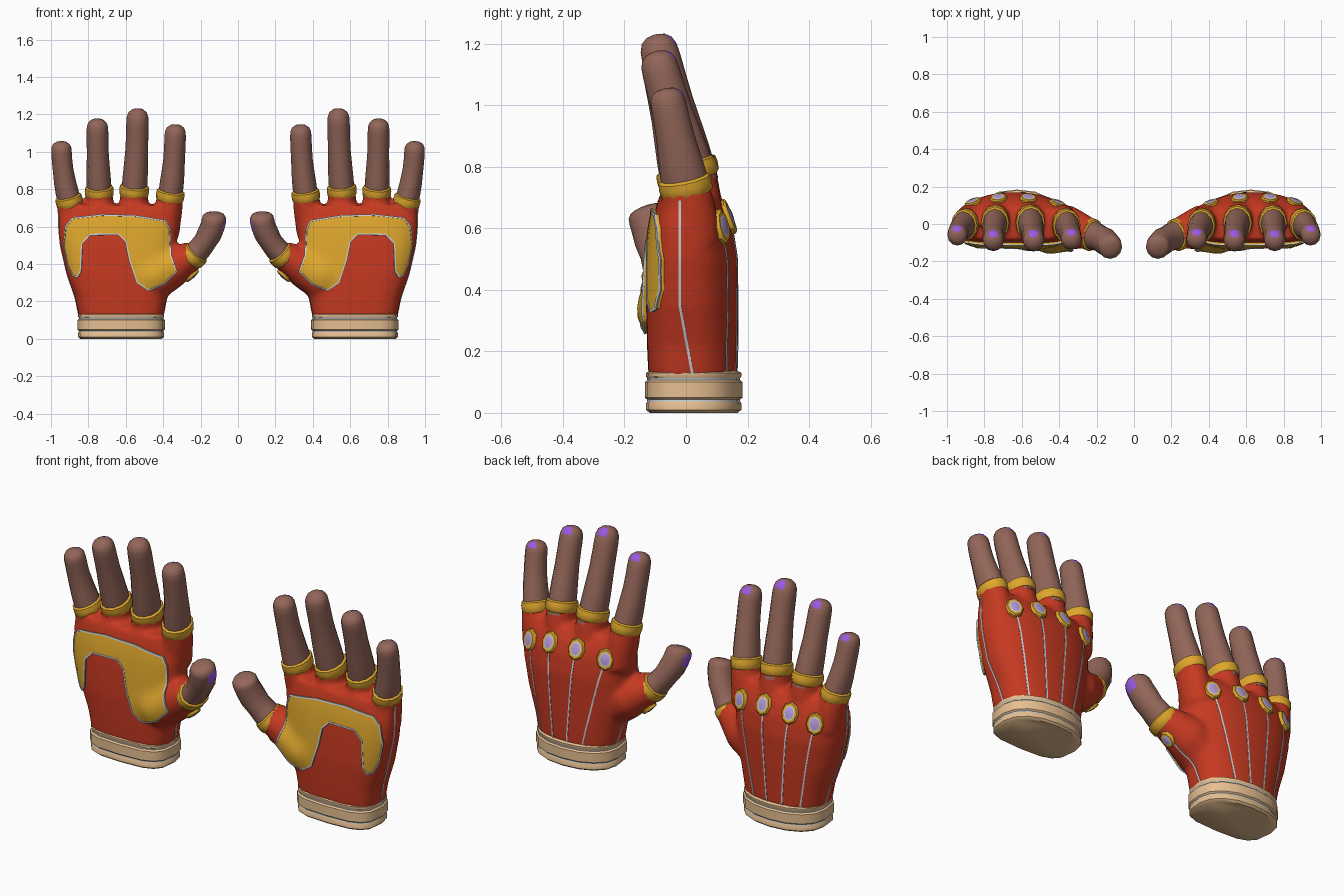
import bpy, bmesh
from math import sin, cos, pi, copysign
from mathutils import Vector, Matrix
from mathutils.bvhtree import BVHTree

if "Cube" in bpy.data.objects:
    bpy.data.objects.remove(bpy.data.objects["Cube"])


def material(name, rgb):
    m = bpy.data.materials.new(name)
    m.use_nodes = True
    m.diffuse_color = (*rgb, 1)
    m.node_tree.nodes["Principled BSDF"].inputs["Base Color"].default_value = (*rgb, 1)
    return m


RED = material("red_fabric", (0.56, 0.041, 0.015))
GOLD = material("gold", (0.73, 0.385, 0.026))
SKIN = material("brown_skin", (0.29, 0.132, 0.1))
NAIL = material("purple_nail", (0.32, 0.1, 0.75))
GEM = material("lilac_gem", (0.47, 0.33, 0.72))
SILVER = material("silver_piping", (0.58, 0.64, 0.7))
TAN = material("tan_cuff", (0.79, 0.52, 0.28))

parts = []


def finish(bm, name, *mats):
    bmesh.ops.recalc_face_normals(bm, faces=bm.faces)
    mesh = bpy.data.meshes.new(name)
    bm.to_mesh(mesh)
    bm.free()
    obj = bpy.data.objects.new(name, mesh)
    bpy.context.collection.objects.link(obj)
    for m in mats:
        mesh.materials.append(m)
    parts.append(obj)
    return obj


def loft(bm, rings, mat_rule=lambda i, k: 0):
    """Skin a list of equal rings and cap both ends."""
    rows = [[bm.verts.new(p) for p in ring] for ring in rings]
    n = len(rows[0])
    for i in range(len(rows) - 1):
        for k in range(n):
            j = (k + 1) % n
            f = bm.faces.new((rows[i][k], rows[i][j], rows[i + 1][j], rows[i + 1][k]))
            f.material_index = mat_rule(i, k)
    bm.faces.new(rows[0])
    bm.faces.new(rows[-1])


def tangent(path, i):
    return (path[min(i + 1, len(path) - 1)] - path[max(i - 1, 0)]).normalized()


def tube(bm, path, radii, n, depth, mat_rule=lambda i, k: 0):
    """Loft ellipses along a path; depth scales them from front to back."""
    path = [Vector(p) for p in path]
    rings = []
    for i, p in enumerate(path):
        t = tangent(path, i)
        s = t.cross(Vector((0, 1, 0))).normalized()
        b = s.cross(t) * depth[i]
        rings.append([p + radii[i] * (s * cos(2 * pi * k / n) + b * sin(2 * pi * k / n))
                      for k in range(n)])
    loft(bm, rings, mat_rule)


def section(z, x0, x1, front, back, side, n=28):
    """Hand cross-section with a squarish palm and an arched back."""
    ring = []
    for k in range(n):
        c, s = cos(2 * pi * k / n), sin(2 * pi * k / n)
        reach, power = (back - side, 0.92) if s > 0 else (side - front, 0.6)
        ring.append(Vector(((x0 + x1) / 2 + (x1 - x0) / 2 * copysign(abs(c) ** power, c),
                            side + reach * copysign(abs(s) ** power, s), z)))
    return ring


# Finger data: base centre, tip, radius, nail side, nail bands
DIGITS = {
    "index": ((0.362, -0.005, 0.77), (0.335, -0.09, 1.145), 0.067, 3, (7, 8)),
    "middle": ((0.555, 0.01, 0.795), (0.537, -0.1, 1.23), 0.07, 3, (7, 8)),
    "ring": ((0.742, 0.01, 0.79), (0.752, -0.1, 1.175), 0.068, 3, (7, 8)),
    "little": ((0.903, -0.002, 0.74), (0.945, -0.068, 1.055), 0.064, 3, (7, 8)),
    "thumb": ((0.235, -0.055, 0.448), (0.125, -0.132, 0.674), 0.066, 0, (5, 6)),
}


def along(base, tip, t):
    d = Vector(tip) - Vector(base)
    return Vector(base) + Vector((d.x * (2 * t - t * t), d.y * t, d.z * t))


# Glove body: palm, finger stubs and thumb root fused together
bm = bmesh.new()
loft(bm, [section(*row) for row in (
    (0.11, 0.40, 0.85, -0.122, 0.167, 0.02),
    (0.22, 0.38, 0.872, -0.127, 0.169, 0.02),
    (0.35, 0.35, 0.918, -0.13, 0.17, 0.01),
    (0.50, 0.33, 0.952, -0.122, 0.17, 0.0),
    (0.60, 0.322, 0.962, -0.112, 0.154, -0.005),
    (0.66, 0.32, 0.96, -0.1, 0.13, -0.005),
    (0.715, 0.325, 0.95, -0.085, 0.09, 0.0))])
for name, (base, tip, r, *_) in DIGITS.items():
    if name != "thumb":
        b = Vector(base)
        low = Vector((0.635 + (b.x - 0.635) * 0.9, b.y + 0.03, 0.55))
        tube(bm, [low, low.lerp(b, 0.6), along(base, tip, 0.03)],
             [r * 1.12, r * 1.14, r * 1.05], 12, [1.2] * 3)
tube(bm, [(0.54, 0.0, 0.29), (0.45, -0.022, 0.335), (0.35, -0.018, 0.385), (0.225, -0.055, 0.458)],
     [0.1, 0.13, 0.11, 0.073], 16, [1, 1, 1.08, 1.12])
glove = finish(bm, "glove", RED)
remesh = glove.modifiers.new("fuse", "REMESH")
remesh.mode = "VOXEL"
remesh.voxel_size = 0.013
remesh.use_smooth_shade = True
relax = glove.modifiers.new("relax", "SMOOTH")
relax.factor, relax.iterations = 0.5, 10
skin_tree = BVHTree.FromObject(glove, bpy.context.evaluated_depsgraph_get())


def project(origin, direction):
    """Nearest glove surface point and normal seen along a direction."""
    d = Vector(direction).normalized()
    hit, normal, _, _ = skin_tree.ray_cast(Vector(origin) - d, d)
    if hit is None:
        hit, normal, _, _ = skin_tree.find_nearest(Vector(origin))
    return hit, normal


def ribbon(bm, points, direction, steps, shift=(0, 0, 0)):
    """Flat piping laid on the glove through given points."""
    hits = [project(Vector(a).lerp(Vector(b), i / steps), direction)
            for a, b in zip(points, points[1:]) for i in range(steps)]
    hits.append(project(points[-1], direction))
    path = [p + Vector(shift) for p, _ in hits]
    rings = []
    for i, (_, n) in enumerate(hits):
        s = tangent(path, i).cross(n).normalized() * 0.0042
        rings.append([path[i] + s * w + n * h
                      for w, h in ((-1, -0.004), (1, -0.004), (1, 0.0025), (-1, 0.0025))])
    loft(bm, rings)


# Bare fingers with painted nails, and a gold band at each base
STEPS = (-0.12, 0, 0.15, 0.3, 0.5, 0.68, 0.82, 0.9, 0.955, 0.988, 1)
TAPER = (1, 1, 0.99, 0.95, 0.89, 0.88, 0.88, 0.85, 0.72, 0.45, 0.14)
for name, (base, tip, r, side, bands) in DIGITS.items():
    bm = bmesh.new()
    taper = [f * r * (1.12 if name == "thumb" and t > 0.4 else 0.97) for f, t in zip(TAPER, STEPS)]
    tube(bm, [along(base, tip, t) for t in STEPS], taper, 12,
         [1.24 - 0.22 * max(t, 0) for t in STEPS],
         lambda i, k: int(i in bands and k in (side, (side - 1) % 12)))
    finish(bm, name + "_finger" if name != "thumb" else name, SKIN, NAIL)
    bm = bmesh.new()
    axis = (along(base, tip, 0.1) - Vector(base)).normalized()
    tube(bm, [Vector(base) + axis * h for h in (-0.033, -0.025, 0, 0.02, 0.028)],
         [r * f for f in (1.02, 1.11, 1.14, 1.11, 0.95)], 12, [1.2] * 5)
    finish(bm, name + "_band", GOLD)

# Wrist cuff: three tan bands with shallow silver grooves
bm = bmesh.new()
PROFILE = ((0, -0.012), (0.01, 0), (0.03, 0), (0.037, -0.004), (0.043, -0.004), (0.05, 0.004),
           (0.1, 0.004), (0.107, -0.004), (0.113, -0.004), (0.118, 0), (0.13, 0), (0.137, -0.012))
loft(bm, [section(z, 0.395 - g, 0.855 + g, -0.13 - g, 0.18 + g, 0.025, 16) for z, g in PROFILE],
     lambda i, k: int(i in (3, 7)))
finish(bm, "wrist_cuff", TAN, SILVER)

# Palm plate: outline cut into a grid, laid on the glove and thickened
OUTLINE = [(0.932, 0.5), (0.922, 0.6), (0.885, 0.645), (0.73, 0.662), (0.55, 0.657), (0.385, 0.63),
           (0.365, 0.58), (0.36, 0.45), (0.328, 0.36), (0.4, 0.29), (0.48, 0.26), (0.54, 0.3),
           (0.58, 0.42), (0.6, 0.52), (0.64, 0.56), (0.79, 0.557), (0.835, 0.51), (0.842, 0.36),
           (0.86, 0.33), (0.885, 0.34), (0.912, 0.4)]
bm = bmesh.new()
bm.faces.new([bm.verts.new((x, 0, z)) for x, z in OUTLINE])
for axis in (0, 2):
    for i in range(8, 32):
        co, no = Vector(), Vector()
        co[axis], no[axis] = i * 0.031, 1
        bmesh.ops.bisect_plane(bm, geom=bm.verts[:] + bm.edges[:] + bm.faces[:],
                               plane_co=co, plane_no=no, dist=0.0005)
for v in bm.verts:
    v.co = project(v.co, (0, 1, 0))[0]
top = bmesh.ops.extrude_face_region(bm, geom=bm.faces[:])["geom"]
bmesh.ops.translate(bm, verts=[g for g in top if isinstance(g, bmesh.types.BMVert)],
                    vec=(0, -0.014, 0))
finish(bm, "palm_plate", GOLD)

bm = bmesh.new()
ribbon(bm, [(x, 0, z) for x, z in OUTLINE + OUTLINE[:1]], (0, 1, 0), 4, (0, -0.014, 0))
finish(bm, "palm_plate_piping", SILVER)


# Jewels: faceted gold bezel, silver rim and low domed stone
def jewel(name, origin, direction, size):
    hit, n = project(origin, direction)
    s = Vector((0, 0, 1)).cross(n).normalized()
    frame = Matrix((s, n.cross(s), n)).transposed()
    layers = ((1, -0.02), (1, 0.006), (0.88, 0.013), (0.66, 0.013), (0.54, 0.014), (0.3, 0.017))
    bm = bmesh.new()
    loft(bm, [[hit + frame @ Vector((0.8 * size * f * cos(pi * k / 4),
                                     size * f * sin(pi * k / 4), h))
               for k in range(8)] for f, h in layers],
         lambda i, k: (0, 0, 0, 1, 2)[i])
    bm.faces.ensure_lookup_table()
    bm.faces[-1].material_index = 2
    finish(bm, name, GOLD, SILVER, GEM)


KNUCKLES = {"index": (0.41, 0.615, 0.52), "middle": (0.565, 0.64, 0.605),
            "ring": (0.725, 0.635, 0.69), "little": (0.86, 0.605, 0.78)}
seams = bmesh.new()
for name, (x, z, foot) in KNUCKLES.items():
    jewel(name + "_jewel", (x, 0, z), (0, -1, 0), 0.058)
    ribbon(seams, [(x, 0, z), (foot, 0, 0.13)], (0, -1, 0), 24)
jewel("thumb_jewel", (0.24, -0.035, 0.33), (0.55, 0, 0.83), 0.045)

# Piping seams on the back, outer side and thumb side
ribbon(seams, [(0.9, -0.02, 0.69), (0.9, -0.02, 0.35), (0.9, 0.02, 0.13)], (-1, 0, 0), 16)
ribbon(seams, [(0.25, -0.02, 0.33), (0.41, 0.03, 0.13)], (0.7, -0.15, 0.65), 16)
finish(seams, "seam_piping", SILVER)

# Smooth shading, then mirror everything into a pair
bpy.ops.object.select_all(action="DESELECT")
for obj in parts:
    obj.select_set(True)
bpy.context.view_layer.objects.active = glove
bpy.ops.object.shade_smooth_by_angle(angle=0.7)
for obj in parts:
    pair = obj.modifiers.new("pair", "MIRROR")
    pair.use_mirror_merge = False
